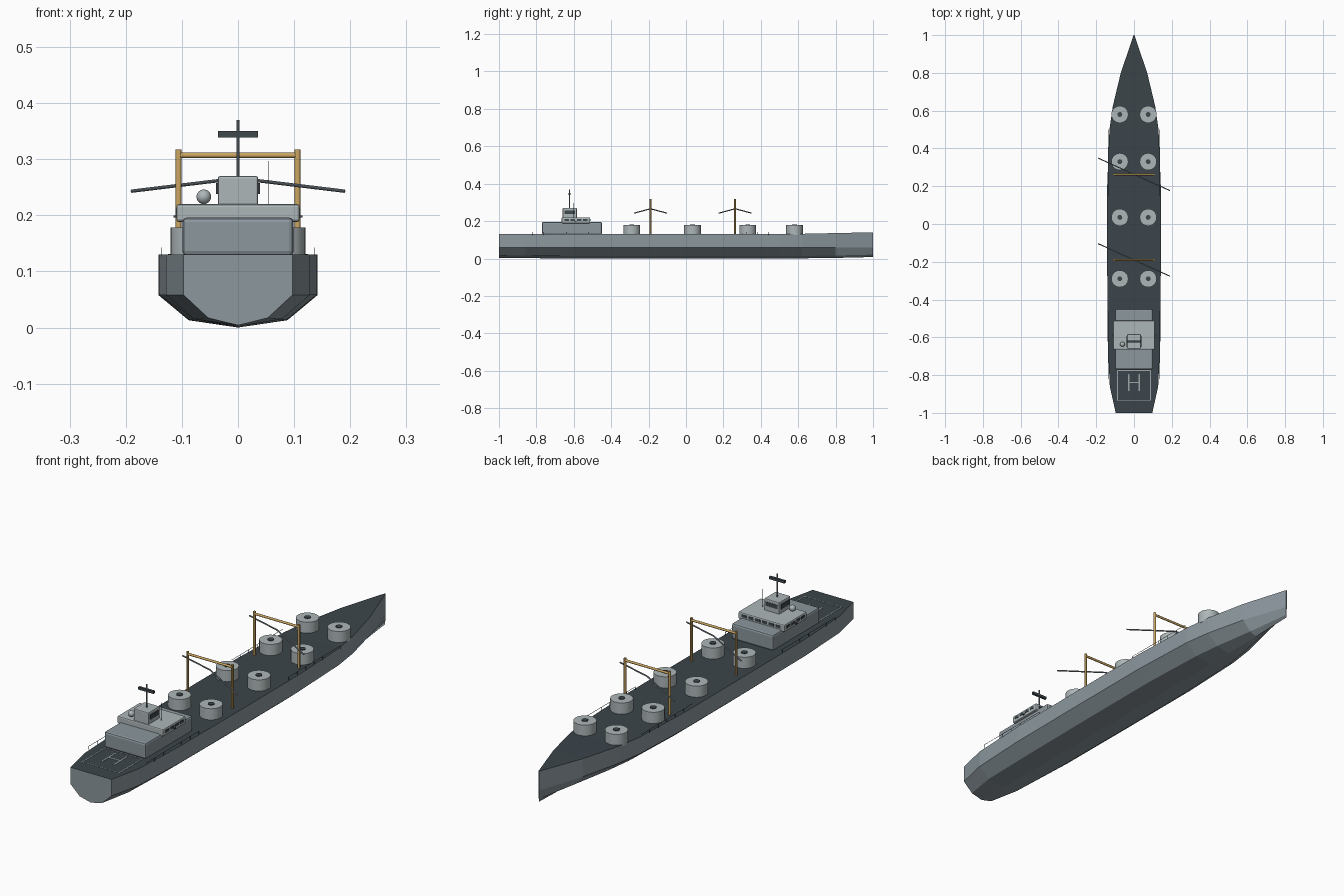
import bpy, bmesh, math
from mathutils import Vector

if "Cube" in bpy.data.objects:
    bpy.data.objects.remove(bpy.data.objects["Cube"])


def material(name, rgb):
    m = bpy.data.materials.new(name)
    m.diffuse_color = (*rgb, 1)
    m.use_nodes = True
    m.node_tree.nodes["Principled BSDF"].inputs["Base Color"].default_value = m.diffuse_color
    return m


HULL = material("hull_grey", (0.26, 0.31, 0.34))
DECK = material("deck_dark", (0.045, 0.06, 0.07))
LIGHT = material("light_grey", (0.42, 0.47, 0.48))
GOLD = material("crane_yellow", (0.60, 0.38, 0.12))
DARK = material("dark_steel", (0.05, 0.065, 0.075))
STEEL = material("steel", (0.22, 0.26, 0.29))
MARK = material("marking", (0.35, 0.38, 0.39))


def finish(ob, name, mat, bevel=0):
    ob.name = name
    ob.data.materials.append(mat)
    if bevel:
        b = ob.modifiers.new("bevel", 'BEVEL')
        b.width, b.segments = bevel, 2
    return ob


def box(name, x, y, z, mat, bevel=0):
    """Box from (min, max) ranges."""
    c = [(a + b) / 2 for a, b in (x, y, z)]
    bpy.ops.mesh.primitive_cube_add(size=1, location=c)
    ob = bpy.context.object
    ob.scale = [b - a for a, b in (x, y, z)]
    bpy.ops.object.transform_apply(location=False, rotation=False, scale=True)
    return finish(ob, name, mat, bevel)


def rod(name, a, b, r, mat, sides=10):
    a, b = Vector(a), Vector(b)
    d = b - a
    bpy.ops.mesh.primitive_cylinder_add(vertices=sides, radius=r, depth=d.length,
                                        location=(a + b) / 2)
    ob = bpy.context.object
    ob.rotation_euler = d.to_track_quat('Z', 'Y').to_euler()
    if sides > 6:
        bpy.ops.object.shade_smooth_by_angle()
    return finish(ob, name, mat)


# Hull: stations of y, deck half width, deck z, chine half width, keel z
stations = [(-1.0, 0.097, 0.13, 0.053, 0.004), (-0.86, 0.128, 0.13, 0.078, 0.002),
            (-0.6, 0.140, 0.13, 0.085, 0.0), (-0.2, 0.142, 0.13, 0.088, 0.0),
            (0.2, 0.142, 0.13, 0.088, 0.0), (0.5, 0.130, 0.13, 0.076, 0.0),
            (0.62, 0.113, 0.132, 0.062, 0.001), (0.8, 0.070, 0.136, 0.032, 0.003),
            (1.0, 0.002, 0.14, 0.001, 0.008)]
bm = bmesh.new()
rings = []
for y, w, top, c, keel in stations:
    half = [(w, top), (w, 0.058), (c, keel + 0.013)]
    ring = half + [(0, keel)] + [(-x, z) for x, z in reversed(half)]
    rings.append([bm.verts.new((x, y, z)) for x, z in ring])
for a, b in zip(rings, rings[1:]):
    for i in range(7):
        j = (i + 1) % 7
        bm.faces.new((a[i], a[j], b[j], b[i]))
bm.faces.new(rings[0])
bm.faces.new(rings[-1])
bmesh.ops.recalc_face_normals(bm, faces=bm.faces)
for f in bm.faces:
    f.material_index = 1 if f.normal.z > 0.9 else 0
mesh = bpy.data.meshes.new("hull")
bm.to_mesh(mesh)
bm.free()
hull = bpy.data.objects.new("hull", mesh)
bpy.context.collection.objects.link(hull)
finish(hull, "hull", HULL)
mesh.materials.append(DECK)

# Round cargo tanks with dark hatch caps
for y in (-0.29, 0.035, 0.33, 0.58):
    for x in (-0.075, 0.075):
        rod("cargo_tank", (x, y, 0.125), (x, y, 0.178), 0.045, LIGHT, 32)
        rod("tank_hatch", (x, y, 0.176), (x, y, 0.181), 0.013, DARK, 16)

# Crane gantries with slanted booms
for y in (-0.19, 0.263):
    for s in (-1, 1):
        rod("gantry_post", (s * 0.106, y, 0.125), (s * 0.106, y, 0.317), 0.0056, GOLD, 12)
        rod("crane_boom", (0, y, 0.266), (s * 0.19, y - s * 0.086, 0.243), 0.003, STEEL)
    rod("gantry_beam", (-0.106, y, 0.307), (0.106, y, 0.307), 0.005, GOLD, 12)

# Superstructure
box("deckhouse", (-0.099, 0.099), (-0.77, -0.45), (0.128, 0.196), HULL, 0.008)
box("bridge", (-0.11, 0.11), (-0.665, -0.512), (0.188, 0.22), LIGHT, 0.005)
box("control_tower", (-0.036, 0.036), (-0.66, -0.583), (0.215, 0.27), LIGHT, 0.004)
for s in (-1, 1):
    x = sorted((s * 0.109, s * 0.1115))
    for i in range(4):
        y = -0.65 + i * 0.033
        box("bridge_side_window", x, (y, y + 0.024), (0.201, 0.212), DARK)
    box("tower_side_window", sorted((s * 0.035, s * 0.039)), (-0.65, -0.593), (0.238, 0.258), DARK)
    box("wing_light", sorted((s * 0.11, s * 0.115)), (-0.595, -0.585), (0.196, 0.2), DARK)
for i in range(6):
    x = -0.092 + i * 0.032
    box("bridge_window", (x, x + 0.024), (-0.513, -0.5105), (0.201, 0.212), DARK)
box("tower_window", (-0.028, 0.028), (-0.584, -0.5815), (0.24, 0.257), DARK)

# Mast, radar, radome and whip aerial
rod("mast", (0, -0.622, 0.268), (0, -0.622, 0.37), 0.003, STEEL)
box("radar_bar", (-0.036, 0.036), (-0.627, -0.617), (0.339, 0.35), DARK)
bpy.ops.mesh.primitive_uv_sphere_add(segments=20, ring_count=12, radius=0.013,
                                     location=(-0.061, -0.637, 0.233))
bpy.ops.object.shade_smooth()
finish(bpy.context.object, "radome", LIGHT)
rod("whip_aerial", (0.055, -0.6, 0.218), (0.055, -0.6, 0.297), 0.0008, DARK, 6)

# Helicopter pad markings
zm = (0.129, 0.131)
for s in (-1, 1):
    box("pad_edge_long", (s * 0.088 - 0.002, s * 0.088 + 0.002), (-0.935, -0.775), zm, MARK)
    box("pad_bar_long", (s * 0.028 - 0.003, s * 0.028 + 0.003), (-0.885, -0.795), zm, MARK)
for y in (-0.935, -0.777):
    box("pad_edge_cross", (-0.088, 0.088), (y, y + 0.003), zm, MARK)
box("pad_bar_cross", (-0.028, 0.028), (-0.843, -0.837), zm, MARK)

# Side railings
for y0, y1 in ((-0.82, -0.46), (0.15, 0.5)):
    for s in (-1, 1):
        x = s * 0.136
        rod("rail", (x, y0, 0.142), (x, y1, 0.142), 0.0009, DARK, 6)
        for i in range(7):
            y = y0 + (y1 - y0) * i / 6
            rod("rail_post", (x, y, 0.127), (x, y, 0.142), 0.0008, DARK, 6)
